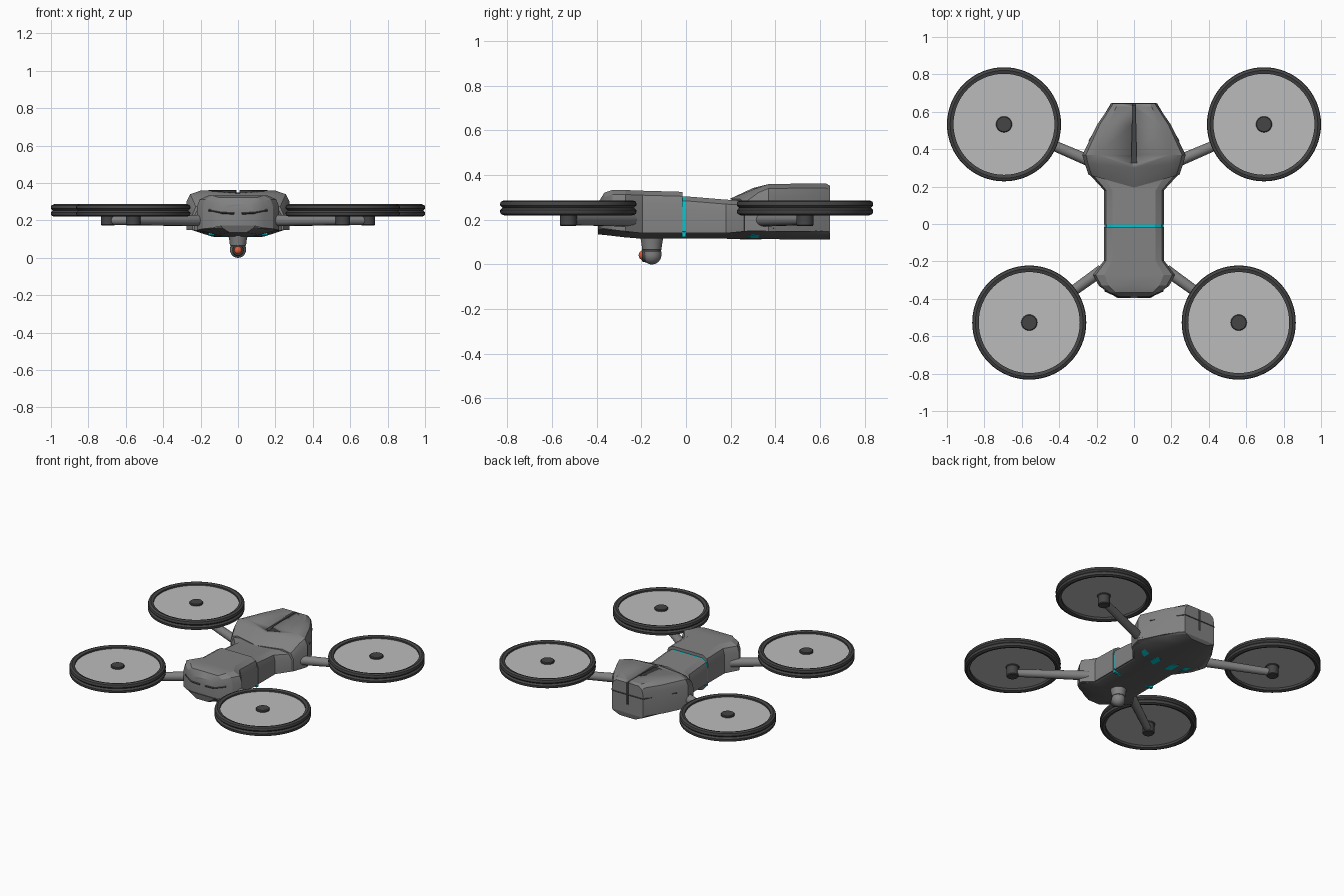
import bpy, bmesh, math
from mathutils import Vector, Matrix

if "Cube" in bpy.data.objects:
    bpy.data.objects.remove(bpy.data.objects["Cube"])


def mat(name, c):
    m = bpy.data.materials.new(name)
    m.diffuse_color = (*c, 1)
    m.use_nodes = True
    m.node_tree.nodes["Principled BSDF"].inputs["Base Color"].default_value = m.diffuse_color
    return m


SHELL = mat("shell_grey", (0.22, 0.22, 0.22))
DARK = mat("dark_grey", (0.06, 0.06, 0.06))
BELLY = mat("belly_grey", (0.12, 0.12, 0.12))
DISC = mat("disc_grey", (0.5, 0.5, 0.5))
TEAL = mat("teal", (0.0, 0.55, 0.6))
RED = mat("lens_red", (0.8, 0.1, 0.03))


def finish(name, bm, material, angle=30):
    bmesh.ops.remove_doubles(bm, verts=bm.verts, dist=1e-5)
    bmesh.ops.recalc_face_normals(bm, faces=bm.faces)
    me = bpy.data.meshes.new(name)
    bm.to_mesh(me)
    bm.free()
    ob = bpy.data.objects.new(name, me)
    bpy.context.collection.objects.link(ob)
    me.materials.append(material)
    bpy.ops.object.select_all(action='DESELECT')
    ob.select_set(True)
    bpy.context.view_layer.objects.active = ob
    bpy.ops.object.shade_smooth_by_angle(angle=math.radians(angle))
    return ob


def loft(name, rings, material, angle=25):
    """Skin closed rings of points and cap both ends."""
    bm = bmesh.new()
    vs = [[bm.verts.new(p) for p in r] for r in rings]
    n = len(rings[0])
    for a, b in zip(vs, vs[1:]):
        for i in range(n):
            bm.faces.new((a[i], a[(i + 1) % n], b[(i + 1) % n], b[i]))
    bm.faces.new(vs[0])
    bm.faces.new(vs[-1])
    return finish(name, bm, material, angle)


def mirrored(half, y, v=0):
    """Half section (top centre to bottom centre) to a full ring; v sweeps the sides back."""
    full = half + [(-x, z) for x, z in half[-2:0:-1]]
    return [(x, y + v * abs(x), z) for x, z in full]


def shell(y, w, zt, zb=0.148, v=0, top=0.72):
    return mirrored([(0, zt), (top * w, zt), (0.93 * w, zt - 0.02),
                     (w, zt - 0.06), (w, zb), (0, zb)], y, v)


def belly(y, w, zt, zb):
    return mirrored([(0, zt), (w, zt), (0.93 * w, zt - 0.012), (0.5 * w, zb), (0, zb)], y)


def lathe(name, profile, centre, material, n=48, closed=False):
    bm = bmesh.new()
    cx, cy = centre
    rings = [[bm.verts.new((cx + r * math.cos(2 * math.pi * k / n),
                            cy + r * math.sin(2 * math.pi * k / n), z))
              for k in range(n)] for r, z in profile]
    if closed:
        rings.append(rings[0])
    for a, b in zip(rings, rings[1:]):
        for i in range(n):
            bm.faces.new((a[i], a[(i + 1) % n], b[(i + 1) % n], b[i]))
    return finish(name, bm, material, 35)


def bar(name, a, b, r1, r2, material, n=16):
    a, b = Vector(a), Vector(b)
    d = b - a
    bm = bmesh.new()
    m = Matrix.Translation((a + b) / 2) @ d.to_track_quat('Z', 'Y').to_matrix().to_4x4()
    bmesh.ops.create_cone(bm, cap_ends=True, segments=n, radius1=r1, radius2=r2,
                          depth=d.length, matrix=m)
    return finish(name, bm, material)


# Front, middle and rear hull shells
loft("front_shell", [shell(*s) for s in (
    (-0.388, 0.09, 0.285, 0.165), (-0.365, 0.14, 0.322, 0.16), (-0.33, 0.188, 0.333, 0.155),
    (-0.272, 0.22, 0.333), (-0.195, 0.16, 0.33, 0.14), (-0.016, 0.16, 0.325, 0.14))], SHELL)
loft("middle_shell", [shell(*s) for s in (
    (-0.003, 0.16, 0.305, 0.14), (0.18, 0.16, 0.29, 0.14),
    (0.265, 0.238, 0.285), (0.34, 0.255, 0.285))], SHELL)
rear = loft("rear_shell", [shell(*s) for s in (
    (0.195, 0.243, 0.293, 0.15, 0.28), (0.30, 0.265, 0.342, 0.15, 0.1),
    (0.37, 0.276, 0.36), (0.53, 0.198, 0.362), (0.628, 0.13, 0.362),
    (0.645, 0.12, 0.352, 0.14))], SHELL)

# Dark underside
loft("belly", [belly(*s) for s in (
    (-0.395, 0.09, 0.172, 0.135), (-0.33, 0.187, 0.165, 0.128), (-0.272, 0.218, 0.158, 0.121),
    (-0.195, 0.159, 0.148, 0.115), (0.18, 0.159, 0.148, 0.115), (0.265, 0.237, 0.158, 0.114),
    (0.375, 0.274, 0.163, 0.113), (0.53, 0.197, 0.155, 0.112), (0.645, 0.12, 0.146, 0.112))], BELLY)

# Glowing band in the waist gap
loft("waist_band", [shell(-0.018, 0.157, 0.304, 0.122), shell(-0.001, 0.157, 0.304, 0.122)], TEAL)


# Recessed slot along the rear spine and down the back
def wedge(y, w, zt, zb):
    return [(-w, y, zt), (w, y, zt), (w, y, zb), (-w, y, zb)]


cutter = loft("slot_cutter", [wedge(0.325, 0.015, 0.40, 0.345), wedge(0.627, 0.007, 0.40, 0.345),
                              wedge(0.632, 0.007, 0.40, 0.20), wedge(0.68, 0.007, 0.40, 0.20)], DARK)
cutter.hide_render = True
cutter.hide_viewport = True
cut = rear.modifiers.new("slot", 'BOOLEAN')
cut.operation, cut.solver, cut.object = 'DIFFERENCE', 'EXACT', cutter
loft("spine_slot", [wedge(0.325, 0.015, 0.349, 0.33), wedge(0.635, 0.007, 0.349, 0.33)], DARK)
loft("back_slot", [wedge(0.61, 0.007, 0.349, 0.20), wedge(0.636, 0.007, 0.349, 0.20)], DARK)

# Back seam and nose slits
bar("back_seam", (-0.12, 0.643, 0.27), (0.12, 0.643, 0.27), 0.005, 0.005, DARK, 4)
for s, side in ((-1, "left"), (1, "right")):
    bar(side + "_rear_seam", (s * 0.24, 0.443, 0.27), (s * 0.12, 0.643, 0.27), 0.004, 0.004, DARK, 4)
    bar(side + "_nose_slit", (s * 0.02, -0.386, 0.237), (s * 0.085, -0.386, 0.24), 0.007, 0.007, DARK, 4)
    bar(side + "_nose_slit_end", (s * 0.085, -0.386, 0.24), (s * 0.155, -0.354, 0.255),
        0.007, 0.007, DARK, 4)

    # Teal underside vents
    for k, (x, z, tilt) in enumerate(((0.065, 0.115, 0), (0.165, 0.129, -0.3))):
        y = 0.29 + 0.03 * k
        bm = bmesh.new()
        shear = Matrix.Identity(4)
        shear[1][0] = 0.5 * s
        m = (Matrix.Translation((s * x, y, z)) @ Matrix.Rotation(tilt * s, 4, 'Y')
             @ shear @ Matrix.Diagonal((0.045, 0.075, 0.008, 1)))
        bmesh.ops.create_cube(bm, size=1, matrix=m)
        finish(f"{side}_vent_{k + 1}", bm, TEAL)

    # Ducted rotors with motors and arms
    for end, (cx, cy), (bx, by) in (("rear", (0.695, 0.533), (0.22, 0.33)),
                                    ("front", (0.56, -0.527), (0.17, -0.246))):
        n = f"{end}_{side}_"
        c = (s * cx, cy)
        lathe(n + "rotor_ring", [(0.27, 0.226), (0.288, 0.22), (0.302, 0.226), (0.305, 0.234),
                                 (0.305, 0.243), (0.295, 0.2535), (0.305, 0.264), (0.305, 0.273),
                                 (0.302, 0.281), (0.288, 0.287), (0.27, 0.281)], c, DARK, 64, True)
        lathe(n + "rotor_disc", [(0, 0.242), (0.272, 0.242), (0.272, 0.27), (0, 0.27)], c, DISC, 64)
        lathe(n + "motor", [(0, 0.172), (0.034, 0.172), (0.038, 0.177), (0.038, 0.235),
                            (0.043, 0.24), (0.043, 0.278), (0.039, 0.283), (0, 0.283)], c, DARK, 32)
        bar(n + "arm", (s * cx, cy, 0.2), (s * bx, by, 0.2), 0.024, 0.031, SHELL)

# Hanging camera with a round tip and red lens
tip = [(0.043 * math.sin(a), 0.043 - 0.043 * math.cos(a))
       for a in (math.pi / 2 * k / 8 for k in range(9))]
lathe("camera_body", tip + [(0.043, 0.058), (0.040, 0.060), (0.040, 0.064), (0.043, 0.066),
                            (0.046, 0.09), (0.052, 0.125), (0, 0.125)], (0, -0.153), SHELL, 32)
bar("camera_rim", (0, -0.17, 0.041), (0, -0.198, 0.041), 0.034, 0.028, DARK, 24)
bm = bmesh.new()
bmesh.ops.create_uvsphere(bm, u_segments=20, v_segments=12, radius=0.022,
                          matrix=Matrix.Translation((0, -0.19, 0.041)))
finish("camera_lens", bm, RED)
